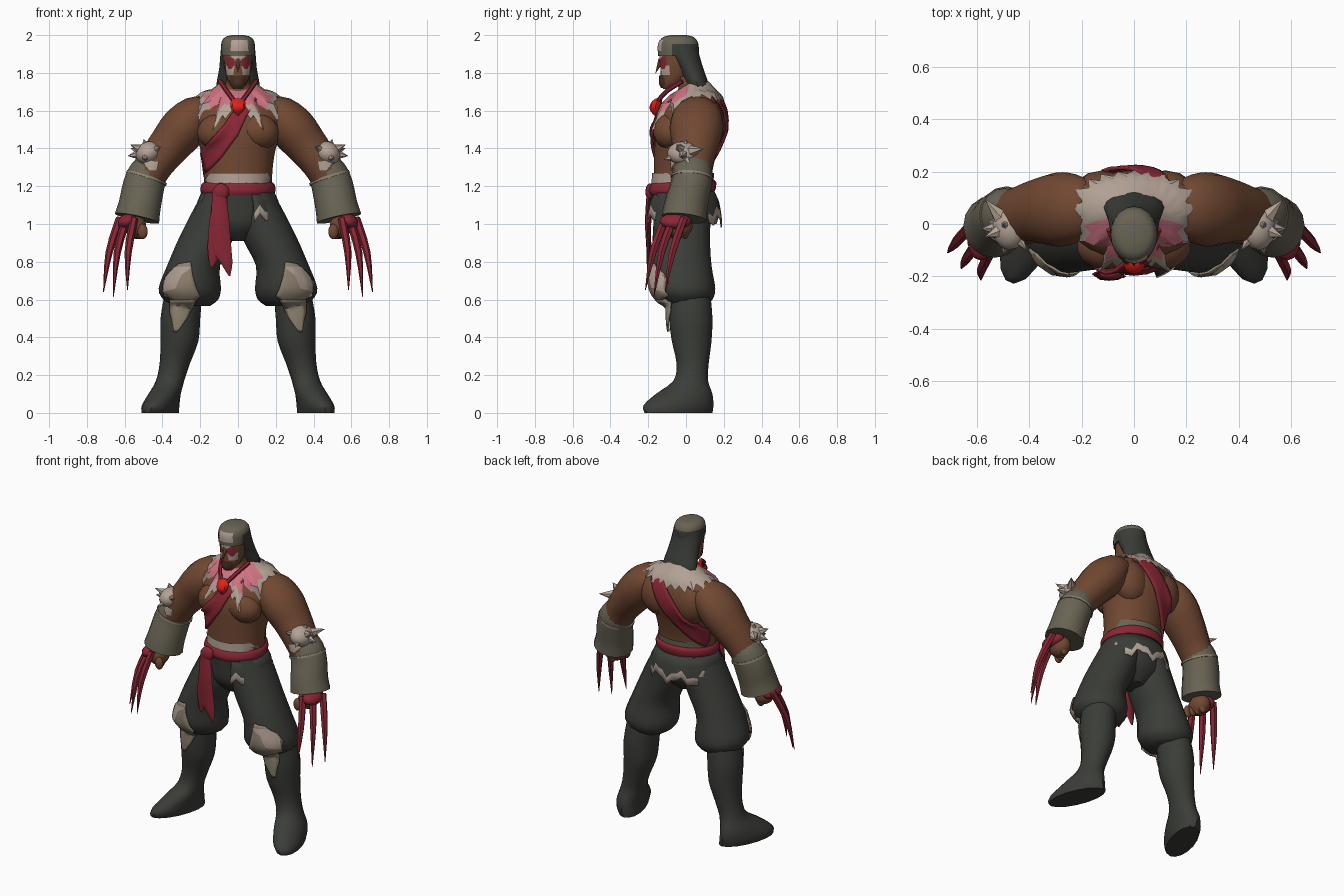
import bpy, bmesh, math
from mathutils import Vector, Matrix
from mathutils.bvhtree import BVHTree

if "Cube" in bpy.data.objects:
    bpy.data.objects.remove(bpy.data.objects["Cube"])


def colour(name, r, g, b):
    m = bpy.data.materials.new(name)
    m.use_nodes = True
    m.diffuse_color = (r, g, b, 1)
    node = next(n for n in m.node_tree.nodes if n.type == 'BSDF_PRINCIPLED')
    node.inputs["Base Color"].default_value = (r, g, b, 1)
    node.inputs["Roughness"].default_value = 0.9
    return m


SKIN = colour("brown skin", .165, .065, .032)
DARK = colour("dark cloth", .043, .046, .039)
RED = colour("red cloth", .25, .02, .035)
GEM = colour("bright red", .75, .015, .01)
PINK = colour("pink trim", .62, .17, .22)
FUR = colour("pale fur", .45, .36, .30)
OLIVE = colour("olive leather", .14, .125, .088)
TAN = colour("tan leather", .27, .225, .16)
BEARD = colour("dark brown beard", .075, .03, .016)
made = []


def finish(name, bm, *mats):
    bmesh.ops.recalc_face_normals(bm, faces=bm.faces)
    me = bpy.data.meshes.new(name)
    bm.to_mesh(me)
    bm.free()
    for m in mats:
        me.materials.append(m)
    ob = bpy.data.objects.new(name, me)
    bpy.context.collection.objects.link(ob)
    made.append(ob)
    return ob


def spline(p, steps):
    """Catmull-Rom through tuples of any length."""
    out = []
    for i in range(len(p) - 1):
        a, b, c, d = p[max(i - 1, 0)], p[i], p[i + 1], p[min(i + 2, len(p) - 1)]
        for s in range(steps):
            t = s / steps
            out.append([.5 * (2 * B + (C - A) * t + (2 * A - 5 * B + 4 * C - D) * t * t
                        + (3 * B - A - 3 * C + D) * t ** 3) for A, B, C, D in zip(a, b, c, d)])
    return out + [list(p[-1])]


def loft(name, mat, rings, sx=1, n=16, level=True, steps=3):
    """Rings (x, y, z, radius across, radius in depth); level or square to the path."""
    pts = spline(rings, steps)
    bm, loops = bmesh.new(), []
    for i, (x, y, z, ra, rb) in enumerate(pts):
        t = Vector((0, 0, 1))
        if not level:
            t = (Vector(pts[min(i + 1, len(pts) - 1)][:3]) - Vector(pts[max(i - 1, 0)][:3])).normalized()
        v = (Vector((0, 1, 0)) - t * t.y).normalized()
        u = v.cross(t)
        ring = []
        for k in range(n):
            a = math.tau * k / n
            p = Vector((x, y, z)) + u * ra * math.cos(a) + v * rb * math.sin(a)
            ring.append(bm.verts.new((p.x * sx, p.y, p.z)))
        loops.append(ring)
    for a, b in zip(loops, loops[1:]):
        for k in range(n):
            bm.faces.new((a[k], a[(k + 1) % n], b[(k + 1) % n], b[k]))
    bm.faces.new(loops[0])
    bm.faces.new(loops[-1])
    return finish(name, bm, mat)


def blob(name, mat, at, size, turn=0):
    bm = bmesh.new()
    mx = Matrix.Translation(at) @ Matrix.Rotation(turn, 4, 'Y') @ Matrix.Diagonal((*size, 1))
    bmesh.ops.create_uvsphere(bm, u_segments=14, v_segments=9, radius=1, matrix=mx)
    return finish(name, bm, mat)


def spike(name, mat, base, tip, r, sx):
    d = Vector(tip) - Vector(base)
    bm = bmesh.new()
    mx = Matrix.Translation((Vector(base) + Vector(tip)) / 2) @ d.to_track_quat('Z', 'Y').to_matrix().to_4x4()
    bmesh.ops.create_cone(bm, segments=6, radius1=r, radius2=0, depth=d.length, cap_ends=True, matrix=mx)
    bm.transform(Matrix.Diagonal((sx, 1, 1, 1)))
    return finish(name, bm, mat)


def trees(*obs):
    return [BVHTree.FromPolygons([v.co for v in o.data.vertices],
                                 [tuple(p.vertices) for p in o.data.polygons]) for o in obs]


def nearest(p, targets):
    return min((t.find_nearest(p) for t in targets), key=lambda h: h[3])


def patch(name, mat, rows, targets, side=-1, sx=1, off=.006, thick=0, cols=6, steps=4):
    """Strip given by rows of two edge points (x, z), laid on the surface from front or back."""
    bm, grid = bmesh.new(), []
    for i in range((len(rows) - 1) * steps + 1):
        j = min(i // steps, len(rows) - 2)
        f = i / steps - j
        xa, za, xb, zb = [a + (b - a) * f for a, b in zip(rows[j], rows[j + 1])]
        line = []
        for k in range(cols + 1):
            x, z = sx * (xa + (xb - xa) * k / cols), za + (zb - za) * k / cols
            hits = [t.ray_cast(Vector((x, 2 * side, z)), Vector((0, -side, 0)))[0] for t in targets]
            hits = [h for h in hits if h]
            p = max(hits, key=lambda h: side * h.y) if hits else nearest(Vector((x, 0, z)), targets)[0]
            line.append(bm.verts.new(p + Vector((0, side * off, 0))))
        grid.append(line)
    for a, b in zip(grid, grid[1:]):
        for k in range(cols):
            bm.faces.new((a[k], a[k + 1], b[k + 1], b[k]))
    ob = finish(name, bm, mat)
    if thick:
        mod = ob.modifiers.new("thickness", 'SOLIDIFY')
        mod.thickness, mod.offset = thick, 0
    return ob


# Torso with chest, back and neck muscles
torso = loft("torso", SKIN, [(0, -.02, 1.16, .18, .155), (0, -.015, 1.28, .182, .155), (0, 0, 1.4, .2, .17),
             (0, .02, 1.5, .235, .185), (0, .035, 1.6, .235, .165), (0, .05, 1.67, .17, .12),
             (0, .04, 1.72, .08, .08), (0, .0, 1.78, .06, .065)], n=24)
body = [torso]
for sx in (1, -1):
    body.append(blob("chest_muscle", SKIN, (sx * .105, -.085, 1.49), (.115, .09, .095), sx * .2))
    body.append(blob("back_muscle", SKIN, (sx * .12, .105, 1.53), (.12, .1, .14), sx * .3))
    body.append(blob("neck_muscle", SKIN, (sx * .14, .07, 1.64), (.14, .09, .05), sx * .3))
skin = trees(*body)

# Arms, bracers, elbow fur, hands and claws
for sx in (1, -1):
    loft("arm", SKIN, [(.14, .06, 1.6, .07, .09), (.22, .06, 1.575, .105, .13), (.29, .055, 1.505, .122, .142),
         (.36, .05, 1.42, .112, .125), (.43, .035, 1.33, .1, .11), (.48, .03, 1.24, .09, .1)], sx, level=False)
    loft("bracer", OLIVE, [(.445, .035, 1.32, .08, .09), (.475, .035, 1.27, .102, .105), (.5, .025, 1.2, .11, .108),
         (.52, .0, 1.1, .112, .115), (.535, -.01, 1.03, .12, .12)], sx, level=False)
    loft("bracer_band", TAN, [(.482, .032, 1.25, .111, .112), (.486, .031, 1.238, .112, .113)], sx,
         level=False, steps=1)
    blob("elbow_fur", FUR, (sx * .475, -.015, 1.375), (.07, .085, .06), sx * .5)
    patch_arm = [(.42, 1.33, .52, 1.35), (.43, 1.28, .47, 1.28)]
    patch("elbow_fur_tail", FUR, patch_arm, trees(made[-3], made[-4]), sx=sx, off=.009)
    for tip in ((.585, -.02, 1.36), (.5, .0, 1.45), (.57, .095, 1.4), (.41, -.1, 1.41),
                (.5, -.12, 1.34), (.57, -.05, 1.42), (.56, .02, 1.31)):
        base = Vector((.475, -.01, 1.375)).lerp(Vector(tip), .3)
        spike("elbow_fur_tuft", FUR, base, tip, .036, sx)
    blob("hand", SKIN, (sx * .545, -.04, .99), (.06, .075, .065))
    for k in range(4):
        blob("finger", SKIN, (sx * (.505 + .012 * k), -.1 + .032 * k, .96), (.028, .02, .04))
    blob("claw_mount", RED, (sx * .585, -.055, 1.015), (.055, .085, .04), sx * .4)
    for bx, by, tx, ty, tz in ((.55, -.11, .585, -.215, .65), (.59, -.065, .66, -.17, .615), (.625, -.01, .712, -.11, .64)):
        loft("claw", RED, [(bx, by, 1.03, .022, .022), ((bx + tx) / 2 + .014, (by + ty) / 2 - .012, .85, .019, .02),
             (tx, ty, tz, .002, .002)], sx, n=6, level=False)

# Trousers, boots and knee pads
loft("hips", DARK, [(0, -.02, .91, .06, .07), (0, -.02, .99, .18, .14), (0, -.02, 1.1, .205, .155),
     (0, -.02, 1.19, .185, .165)], n=20)
for sx in (1, -1):
    leg = loft("trouser_leg", DARK, [(.25, .0, .565, .1, .1), (.25, -.005, .6, .145, .145),
               (.255, -.015, .66, .165, .17), (.235, -.025, .78, .14, .16), (.17, -.025, .92, .145, .152),
               (.12, -.02, 1.05, .13, .15), (.095, -.02, 1.17, .09, .14)], sx)
    boot = loft("boot", DARK, [(.405, -.04, 0, .085, .18), (.405, -.04, .04, .09, .185), (.39, -.01, .1, .085, .15),
                (.36, .025, .17, .075, .092), (.335, .035, .26, .08, .085), (.31, .03, .38, .1, .105),
                (.305, .025, .5, .105, .115), (.29, .02, .62, .1, .11)], sx)
    for v in boot.data.vertices:  # toes turned out
        if v.co.z < .17:
            v.co.x -= sx * (v.co.y + .02) * .3 * (1 - v.co.z / .17)
    limb = trees(leg, boot)
    patch("knee_pad", TAN, [(.25, .8, .31, .79), (.24, .73, .37, .74), (.22, .66, .4, .69), (.2, .62, .39, .62),
          (.22, .6, .34, .595)], limb, sx=sx, off=.012, thick=.008)
    patch("knee_fur", FUR, [(.24, .775, .335, .775), (.3, .73, .385, .72), (.33, .66, .4, .64)],
          limb, sx=sx, off=.022)
    patch("shin_guard", TAN, [(.22, .6, .36, .6), (.25, .54, .36, .53), (.27, .5, .35, .49),
          (.32, .43, .34, .43)], limb, sx=sx, off=.015, thick=.008)

# Waist: pale wrap, red belt, knot and hanging tails
patch("waist_wrap", FUR, [(-.15, 1.27, .16, 1.27), (-.178, 1.23, .178, 1.23), (-.178, 1.18, .178, 1.18)],
      skin, off=.01, cols=14)
patch("waist_wrap_back", OLIVE, [(-.16, 1.27, .16, 1.27), (-.178, 1.2, .178, 1.2)], skin, side=1, off=.01, cols=14)
belt = loft("belt", RED, [(0, -.02, 1.15, .186, .168), (0, -.02, 1.175, .198, .178), (0, -.015, 1.205, .195, .175),
            (0, -.015, 1.22, .183, .163)], n=24)
for v in belt.data.vertices:  # belt rides higher behind
    v.co.z += .1 * max(v.co.y, 0)
blob("belt_knot", RED, (-.09, -.19, 1.17), (.045, .025, .045))
loft("belt_tail_long", RED, [(-.1, -.195, 1.18, .035, .012), (-.095, -.205, 1.02, .048, .012),
     (-.085, -.2, .87, .05, .01), (-.06, -.2, .79, .03, .008), (-.045, -.195, .725, .004, .004)], n=8)
loft("belt_tail_short", RED, [(-.1, -.185, 1.18, .03, .01), (-.12, -.195, .98, .035, .01),
     (-.125, -.19, .85, .035, .008), (-.14, -.185, .77, .006, .004)], n=8)

# Flared hip cloth with a pale ragged hem, open at the right front
bm, rows, count = bmesh.new(), [], 32
for i in range(count + 1):
    a = math.radians(-68 + 275 * i / count)
    dip = .025 * math.sin(i * 1.3) + (.012 if i % 2 else -.012)
    rows.append([bm.verts.new((r * math.cos(a), -.015 + (r - .025) * math.sin(a), z)) for r, z in
                 ((.188, 1.18), (.215, 1.12), (.226, 1.065 + dip), (.232, 1.02 + dip))])
for a, b in zip(rows, rows[1:]):
    for k in range(3):
        bm.faces.new((a[k], b[k], b[k + 1], a[k + 1])).material_index = k // 2
cloth = finish("hip_cloth", bm, DARK, FUR)
cloth.modifiers.new("thickness", 'SOLIDIFY').thickness = .008

# Shoulder sash, running from right waist over the left shoulder
patch("sash_front", RED, [(-.205, 1.37, -.17, 1.27), (-.15, 1.44, -.09, 1.35), (-.07, 1.53, -.0, 1.47),
      (-.02, 1.6, .045, 1.57), (.04, 1.68, .1, 1.66)], skin, off=.014, thick=.014)
patch("sash_back", RED, [(.06, 1.7, .15, 1.68), (-.04, 1.58, .05, 1.52), (-.15, 1.42, -.08, 1.35),
      (-.195, 1.33, -.17, 1.23)], skin, side=1, off=.014, thick=.014)

# Fur collar with pink lining at the front
bm, rows, count = bmesh.new(), [], 44
for i in range(count):
    a = math.tau * i / count
    c, s = math.cos(a), math.sin(a)
    front = max(-s, 0)
    fall = .17 * min(front * 1.4, 1) * (1 - .75 * max(0, front - .8) / .2)
    jag = .035 if i % 2 else 0
    line = [bm.verts.new((.085 * c, .035 + .085 * s, 1.755 - .05 * front))]
    for f, off in ((.35, .02), (.65, .024), (1, .014)):
        r = .1 + (.1 + jag) * f
        p = Vector((r * c, .03 + r * .95 * s, 1.745 - .075 * f - (fall + jag * .8) * f))
        hit = nearest(p, skin)
        line.append(bm.verts.new(hit[0] + hit[1] * off))
    rows.append(line)
for i in range(count):
    a, b = rows[i], rows[(i + 1) % count]
    for k in range(3):
        face = bm.faces.new((a[k], b[k], b[k + 1], a[k + 1]))
        face.material_index = int(k < 2 and math.sin(math.tau * (i + .5) / count) < -.1)
finish("fur_collar", bm, FUR, PINK)
loft("gem", GEM, [(0, -.16, 1.575, .006, .01), (0, -.165, 1.61, .035, .028), (0, -.155, 1.645, .04, .028),
     (0, -.145, 1.665, .025, .015)], n=8)
for sx in (1, -1):
    loft("neck_cord", RED, [(.02, -.15, 1.65, .013, .012), (.06, -.1, 1.705, .013, .012),
         (.095, -.02, 1.755, .013, .012)], sx, n=6, level=False)

# Head, nose, hair and cap
head = loft("head", SKIN, [(0, -.095, 1.715, .025, .025), (0, -.08, 1.74, .045, .055), (0, -.055, 1.79, .064, .08),
            (0, -.045, 1.86, .075, .092), (0, -.045, 1.93, .075, .092)], n=20)
spike("nose", SKIN, (0, -.13, 1.87), (0, -.163, 1.795), .017, 1)
loft("hair", DARK, [(0, .075, 1.7, .115, .05), (0, .055, 1.75, .113, .062), (0, .025, 1.82, .1, .068),
     (0, -.01, 1.89, .094, .082), (0, -.025, 1.95, .088, .085)])
cap = loft("cap", OLIVE, [(0, -.04, 1.89, .088, .107), (0, -.04, 1.93, .09, .108), (0, -.04, 1.965, .086, .102),
           (0, -.04, 1.99, .068, .08), (0, -.04, 2, .03, .04)], n=20)
cap.data.materials.append(DARK)
for p in cap.data.polygons:
    if p.center.y > -.06 and p.center.z < 1.955:
        p.material_index = 1
face, cap_tree = trees(head), trees(cap)
patch("cap_badge", FUR, [(-.035, 1.975, .05, 1.975), (-.04, 1.915, .055, 1.915)], cap_tree, off=.004)
patch("brow", FUR, [(-.04, 1.89, .04, 1.89), (-.022, 1.865, .022, 1.865)], face, off=.004)
patch("beard", BEARD, [(-.04, 1.785, .04, 1.785), (-.046, 1.765, .046, 1.765), (-.04, 1.74, .04, 1.74),
      (-.02, 1.72, .02, 1.72)], face, off=.007)
for sx in (1, -1):
    patch("eye_paint", RED, [(.02, 1.875, .06, 1.885), (.018, 1.845, .06, 1.845), (.035, 1.82, .05, 1.82)],
          face, sx=sx, off=.005)
    patch("cheek_paint", FUR, [(.018, 1.835, .065, 1.84), (.025, 1.79, .06, 1.79)], face, sx=sx, off=.003)

# Smooth shading with crisp edges
bpy.ops.object.select_all(action='DESELECT')
for ob in made:
    ob.select_set(True)
bpy.context.view_layer.objects.active = torso
bpy.ops.object.shade_smooth_by_angle(angle=math.radians(40))
